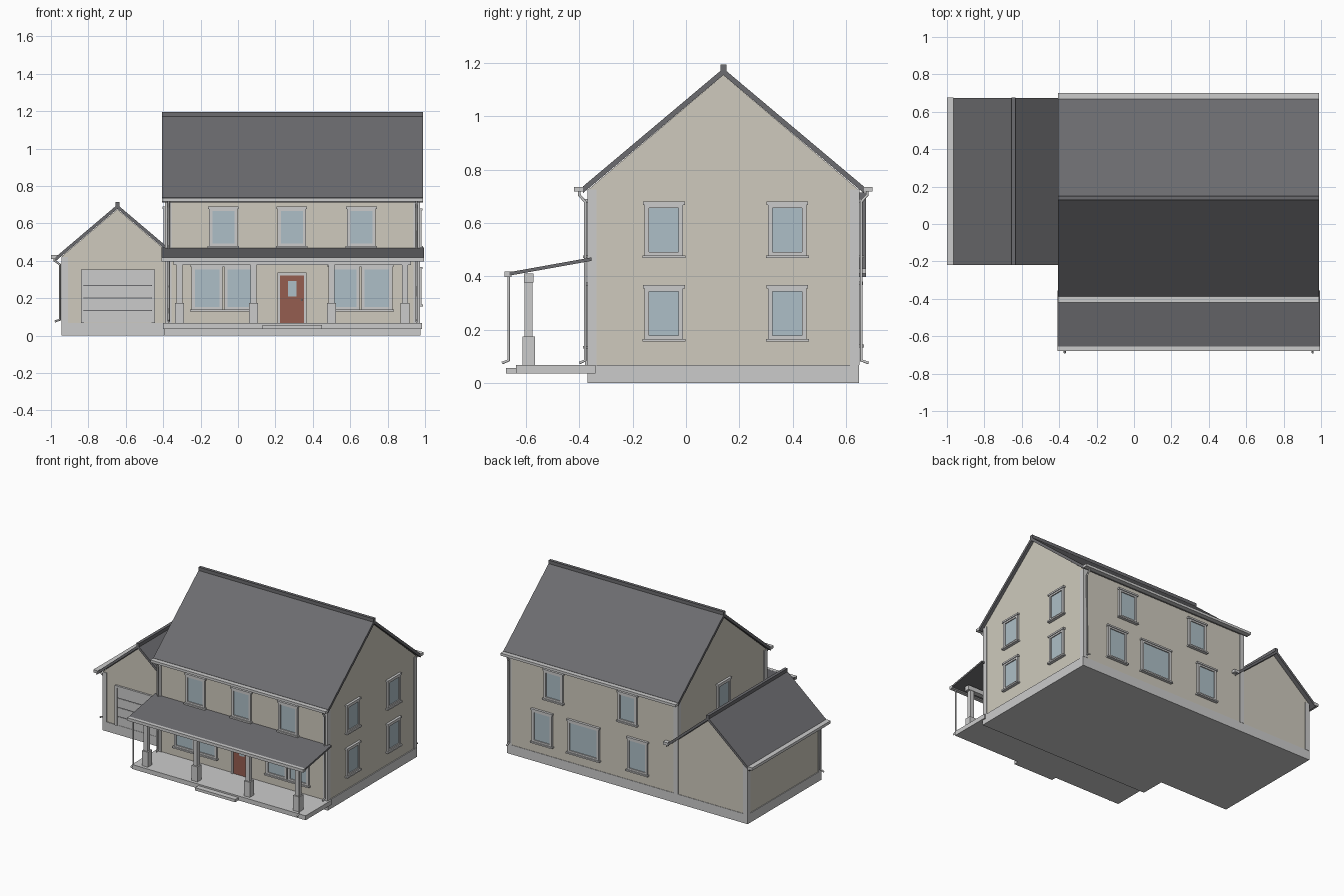
import bpy, bmesh
from mathutils import Vector

if "Cube" in bpy.data.objects:
    bpy.data.objects.remove(bpy.data.objects["Cube"])


def material(name, r, g, b):
    m = bpy.data.materials.new(name)
    m.diffuse_color = (r, g, b, 1)
    m.use_nodes = True
    m.node_tree.nodes["Principled BSDF"].inputs["Base Color"].default_value = m.diffuse_color
    return m


CREAM = material("cream_wall", 0.62, 0.59, 0.51)
DARK = material("dark_roof", 0.15, 0.15, 0.16)
GLASS = material("window_glass", 0.42, 0.52, 0.57)
RED = material("door_red", 0.30, 0.11, 0.08)


def finish(name, bm, mat):
    bmesh.ops.recalc_face_normals(bm, faces=bm.faces)
    me = bpy.data.meshes.new(name)
    bm.to_mesh(me)
    bm.free()
    if mat:
        me.materials.append(mat)
    ob = bpy.data.objects.new(name, me)
    bpy.context.collection.objects.link(ob)
    return ob


def boxes(name, items, mat=None):
    """One object from boxes given as (x0, x1, y0, y1, z0, z1)."""
    bm = bmesh.new()
    for x0, x1, y0, y1, z0, z1 in items:
        vs = bmesh.ops.create_cube(bm, size=1)["verts"]
        for v in vs:
            v.co = Vector((x0 + (v.co.x + .5) * (x1 - x0),
                           y0 + (v.co.y + .5) * (y1 - y0),
                           z0 + (v.co.z + .5) * (z1 - z0)))
    return finish(name, bm, mat)


def prism(name, pts, axis, a, b, mat=None):
    """Extrude a 2D profile (horizontal, z) along x or y."""
    bm = bmesh.new()
    place = (lambda p, t: (t, p[0], p[1])) if axis == "x" else (lambda p, t: (p[0], t, p[1]))
    face = bm.faces.new([bm.verts.new(place(p, a)) for p in pts])
    ext = bmesh.ops.extrude_face_region(bm, geom=[face])["geom"]
    shift = Vector((b - a, 0, 0)) if axis == "x" else Vector((0, b - a, 0))
    bmesh.ops.translate(bm, verts=[g for g in ext if isinstance(g, bmesh.types.BMVert)], vec=shift)
    return finish(name, bm, mat)


def gable_walls(name, c, half, z0, eave, peak, axis, a, b):
    prism(name, [(c - half, z0), (c + half, z0), (c + half, eave), (c, peak), (c - half, eave)],
          axis, a, b, CREAM)


def gable_roof(name, c, half, eave, peak, t, axis, a, b):
    prism(name, [(c - half, eave), (c, peak), (c + half, eave),
                 (c + half, eave - t), (c, peak - t), (c - half, eave - t)], axis, a, b, DARK)


# Wall planes: axis across the wall, plane position, outward sign
WALLS = {"front": ("x", -.365, -1), "back": ("x", .645, 1), "right": ("y", .968, 1),
         "left": ("y", -.385, -1), "garage": ("x", -.19, -1)}


def on_wall(wall, u0, u1, z0, z1, d0, d1):
    axis, p, s = WALLS[wall]
    e = sorted((p + s * d0, p + s * d1))
    return (u0, u1, *e, z0, z1) if axis == "x" else (*e, u0, u1, z0, z1)


def window(name, wall, c, z0, z1, w):
    h, f = w / 2, .017
    B = lambda *a: on_wall(wall, *a)
    boxes(name + "_frame", [
        B(c - h, c - h + f, z0, z1, -.01, .013), B(c + h - f, c + h, z0, z1, -.01, .013),
        B(c - h - .006, c + h + .006, z1 - .012, z1, -.01, .018),
        B(c - h + f, c + h - f, z1 - .024, z1 - .012, -.01, .013),
        B(c - h + f, c + h - f, z0, z0 + f, -.01, .013),
        B(c - h - .008, c + h + .008, z0 - .006, z0 + .004, -.01, .022)])
    boxes(name + "_glass", [B(c - h + f, c + h - f, z0 + f, z1 - .024, -.01, .006)], GLASS)


def pipe(name, pts):
    cu = bpy.data.curves.new(name, "CURVE")
    cu.dimensions = "3D"
    cu.bevel_depth, cu.bevel_resolution, cu.use_fill_caps = .006, 1, True
    sp = cu.splines.new("POLY")
    sp.points.add(len(pts) - 1)
    for q, p in zip(sp.points, pts):
        q.co = (*p, 1)
    bpy.context.collection.objects.link(bpy.data.objects.new(name, cu))


# Foundations
boxes("house_foundation", [(-.395, .975, -.37, .648, 0, .067)])
boxes("garage_foundation", [(-.945, -.39, -.195, .648, 0, .067)])

# Main house
gable_walls("house_walls", .14, .505, .067, .727, 1.155, "x", -.385, .968)
gable_roof("house_roof", .14, .527, .737, 1.18, .025, "x", -.405, .99)
boxes("house_ridge_cap", [(-.405, .99, .129, .151, 1.165, 1.195)], DARK)
boxes("house_gutters", [(-.405, .99, -.42, -.382, .718, .736), (-.405, .99, .662, .70, .718, .736)])

# Garage wing
gable_walls("garage_walls", -.645, .295, .067, .425, .675, "y", -.19, .645)
gable_roof("garage_roof", -.645, .33, .42, .70, .022, "y", -.22, .675)
boxes("garage_ridge_cap", [(-.656, -.634, -.22, .675, .69, .715)], DARK)
boxes("garage_gutters", [(-1, -.965, -.22, .675, .41, .43), (-.325, -.29, -.18, .675, .41, .43)])

# Corner boards
t, w = .005, .03
corners = []
for x0, x1 in ((-.385 - t, -.385 + w), (.968 - w, .968 + t)):
    for y0, y1 in ((-.365 - t, -.365 + w), (.645 - w, .645 + t)):
        corners.append((x0, x1, y0, y1, .067, .725))
for y0, y1 in ((-.19 - t, -.19 + w), (.645 - w, .645 + t)):
    corners.append((-.94 - t, -.94 + w, y0, y1, .067, .42))
boxes("corner_boards", corners)

# Windows
for i, c in enumerate((-.078, .288, .66)):
    window(f"front_upper_window_{i}", "front", c, .475, .69, .152)
for i, c in enumerate((-.165, .01, .568, .743)):
    window(f"front_lower_window_{i}", "front", c, .135, .378, .165)
for i, c in enumerate((-.083, .38)):
    window(f"right_upper_window_{i}", "right", c, .475, .68, .145)
    window(f"right_lower_window_{i}", "right", c, .162, .367, .145)
for i, c in enumerate((.6, .01)):
    window(f"back_upper_window_{i}", "back", c, .475, .69, .15)
for i, (c, ww) in enumerate(((.69, .16), (.36, .25), (-.07, .16))):
    window(f"back_lower_window_{i}", "back", c, .14, .38, ww)
window("left_upper_window", "left", .13, .485, .69, .145)

# Front door
F = lambda *a: on_wall("front", *a)
boxes("front_door", [F(.222, .354, .067, .325, -.01, .006)], RED)
boxes("front_door_frame", [F(.21, .224, .067, .335, -.01, .014), F(.352, .366, .067, .335, -.01, .014),
                           F(.21, .366, .322, .336, -.01, .014)])
boxes("front_door_pane", [F(.268, .312, .21, .292, 0, .009)], GLASS)
boxes("front_door_knob", [F(.336, .346, .185, .195, 0, .018)])

# Garage door with panel gaps
G = lambda *a: on_wall("garage", *a)
edges = [.067, .134, .2, .267, .345]
boxes("garage_door_panels", [G(-.825, -.46, a + .003, b - .003, -.01, .008)
                             for a, b in zip(edges, edges[1:])])
boxes("garage_door_gaps", [G(-.825, -.46, z - .004, z + .004, -.01, .005) for z in edges[1:4]], DARK)
boxes("garage_door_frame", [G(-.84, -.823, .067, .352, -.01, .014), G(-.462, -.445, .067, .352, -.01, .014),
                            G(-.84, -.445, .34, .354, -.01, .014)])

# Porch: slab, step, columns, beam, roof
boxes("porch_slab", [(-.40, .985, -.637, -.34, .035, .067)])
boxes("porch_step", [(.13, .45, -.675, -.63, .036, .056)])
for i, x in enumerate((-.313, .083, .5, .893)):
    boxes(f"porch_column_{i}", [(x - .024, x + .024, -.614, -.566, .067, .175),
                                (x - .015, x + .015, -.605, -.575, .17, .39)])
boxes("porch_beam", [(-.345, .925, -.608, -.572, .378, .41)])
prism("porch_roof", [(-.662, .403), (-.662, .416), (-.355, .471), (-.355, .458)], "x", -.41, .995, DARK)
boxes("porch_gutter", [(-.41, .995, -.68, -.655, .397, .418)])

# Downspouts
for side, x in (("left", -.37), ("right", .955)):
    pipe(f"front_downspout_{side}", [(x, -.40, .72), (x, -.40, .705), (x, -.378, .68),
                                     (x, -.378, .085), (x, -.40, .075)])
    pipe(f"porch_downspout_{side}", [(x, -.665, .40), (x, -.665, .085), (x, -.69, .075)])
pipe("back_downspout", [(.95, .68, .72), (.95, .68, .705), (.95, .657, .68), (.95, .657, .085), (.95, .685, .075)])
pipe("garage_downspout", [(-.98, -.17, .41), (-.98, -.17, .40), (-.952, -.17, .38),
                          (-.952, -.17, .085), (-.98, -.17, .075)])
